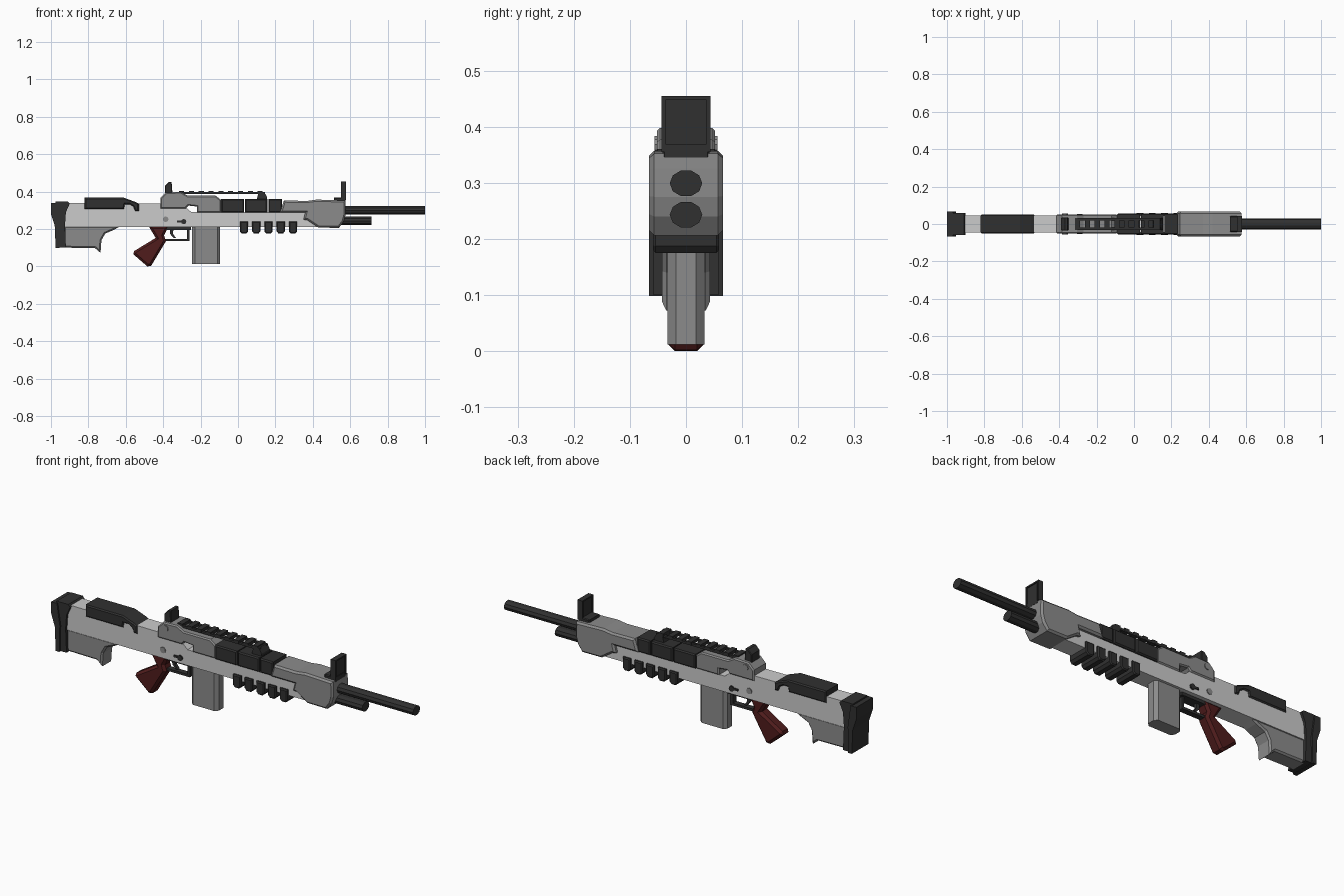
import bpy, bmesh
from math import pi, cos, sin


def material(name, r, g, b):
    m = bpy.data.materials.new(name)
    m.diffuse_color = (r, g, b, 1)
    return m


LIGHT = material("light_grey", 0.62, 0.62, 0.62)
MID = material("mid_grey", 0.26, 0.26, 0.26)
DARK = material("dark", 0.03, 0.03, 0.03)
RED = material("dark_red", 0.08, 0.012, 0.012)


def finish(name, bm, mat):
    bmesh.ops.recalc_face_normals(bm, faces=bm.faces)
    me = bpy.data.meshes.new(name)
    bm.to_mesh(me)
    bm.free()
    me.materials.append(mat)
    ob = bpy.data.objects.new(name, me)
    bpy.context.collection.objects.link(ob)
    return ob


def prism(name, pts, half, mat, chamfer=0.0, y=0.0):
    """Side profile (x, z) extruded across y, with optional chamfer of both side outlines."""
    bm = bmesh.new()
    a = bm.faces.new([bm.verts.new((px, y - half, pz)) for px, pz in pts])
    ext = bmesh.ops.extrude_face_region(bm, geom=[a], use_keep_orig=True)["geom"]
    b = [g for g in ext if isinstance(g, bmesh.types.BMFace)][0]
    bmesh.ops.translate(bm, vec=(0, 2 * half, 0), verts=b.verts[:])
    bmesh.ops.recalc_face_normals(bm, faces=bm.faces)
    if chamfer:
        edges = list({e for f in (a, b) for e in f.edges})
        bmesh.ops.bevel(bm, geom=edges, offset=chamfer, segments=1,
                        affect='EDGES', clamp_overlap=True)
    return finish(name, bm, mat)


def box(name, x0, x1, half, z0, z1, mat, chamfer=0.0, y=0.0):
    return prism(name, [(x0, z0), (x1, z0), (x1, z1), (x0, z1)], half, mat, chamfer, y)


def rod_x(name, x0, x1, z, r, mat, sides=10, flat=0.9):
    """Faceted rod along x, slightly flattened in z."""
    bm = bmesh.new()
    rings = [[bm.verts.new((x, r * cos(2 * pi * i / sides), z + flat * r * sin(2 * pi * i / sides)))
              for i in range(sides)] for x in (x0, x1)]
    for i in range(sides):
        j = (i + 1) % sides
        bm.faces.new((rings[0][i], rings[0][j], rings[1][j], rings[1][i]))
    for r_ in rings:
        bm.faces.new(r_)
    return finish(name, bm, mat)


def disc(name, x, z, r, half, mat, sides=10):
    """Pin through the body along y."""
    return prism(name, [(x + r * cos(2 * pi * i / sides), z + r * sin(2 * pi * i / sides))
                        for i in range(sides)], half, mat)


# Long central body
prism("body", [(-0.94, 0.21), (0.45, 0.21), (0.45, 0.29), (-0.25, 0.29), (-0.3, 0.335), (-0.94, 0.34)],
      0.046, LIGHT)

# Stock, butt pad and end plate
prism("stock_lower", [(-0.93, 0.215), (-0.93, 0.1), (-0.765, 0.098), (-0.735, 0.072), (-0.73, 0.14),
                      (-0.71, 0.175), (-0.66, 0.197), (-0.63, 0.215)], 0.043, MID, 0.008)
prism("butt_pad", [(-0.975, 0.1), (-0.92, 0.1), (-0.925, 0.22), (-0.92, 0.29), (-0.9, 0.335),
                   (-0.91, 0.347), (-0.975, 0.347)], 0.058, DARK)
prism("butt_plate", [(-0.975, 0.098), (-0.955, 0.098), (-0.952, 0.23), (-0.968, 0.34), (-1.0, 0.34),
                     (-1.0, 0.28), (-0.98, 0.22)], 0.066, DARK)

# Cheek rest
prism("cheek_rest", [(-0.82, 0.307), (-0.82, 0.367), (-0.61, 0.367), (-0.55, 0.345), (-0.53, 0.335),
                     (-0.53, 0.295), (-0.55, 0.297), (-0.56, 0.32), (-0.58, 0.332), (-0.605, 0.332),
                     (-0.61, 0.307)], 0.052, DARK, 0.006)

# Receiver housing and its details
prism("receiver", [(-0.415, 0.31), (-0.415, 0.365), (-0.385, 0.395), (-0.305, 0.398), (-0.27, 0.378),
                   (-0.12, 0.378), (-0.09, 0.355), (-0.09, 0.288), (-0.22, 0.288), (-0.22, 0.32),
                   (-0.265, 0.325), (-0.28, 0.31)], 0.052, MID, 0.006)
disc("receiver_upper_pin", -0.37, 0.368, 0.016, 0.056, MID)
disc("receiver_lower_pin", -0.387, 0.252, 0.015, 0.05, MID)
disc("selector_hub", -0.29, 0.239, 0.014, 0.053, DARK)
box("selector_lever", -0.325, -0.28, 0.052, 0.235, 0.245, DARK)

# Dark upper handguard blocks
for i, (x0, x1) in enumerate([(-0.09, 0.032), (0.037, 0.157), (0.162, 0.235)]):
    box(f"upper_block_{i + 1}", x0, x1, 0.057, 0.288, 0.36, DARK, 0.006)

# Front shroud
prism("front_shroud", [(0.225, 0.288), (0.36, 0.288), (0.35, 0.25), (0.37, 0.247), (0.43, 0.207),
                       (0.54, 0.206), (0.565, 0.24), (0.575, 0.275), (0.575, 0.325), (0.574, 0.352),
                       (0.42, 0.357), (0.37, 0.35), (0.245, 0.352)], 0.066, MID, 0.009)

# Barrel and lower tube
rod_x("barrel", 0.55, 1.0, 0.299, 0.029, DARK, flat=0.83)
rod_x("lower_tube", 0.53, 0.715, 0.243, 0.029, DARK, flat=0.83)

# Top rail: two side strips, cross teeth, sloped front foot
for s, side in ((-1, "right"), (1, "left")):
    box(f"rail_strip_{side}", -0.32, 0.145, 0.006, 0.386, 0.397, DARK, y=s * 0.026)
for i in range(9):
    x = -0.315 + i * 0.0525
    box(f"rail_tooth_{i + 1}", x, x + 0.027, 0.033, 0.388, 0.404, DARK)
prism("rail_front_foot", [(0.1, 0.355), (0.155, 0.355), (0.155, 0.372), (0.14, 0.398), (0.11, 0.398)],
      0.033, DARK)

# Rear sight
prism("rear_sight", [(-0.39, 0.385), (-0.35, 0.385), (-0.355, 0.452), (-0.37, 0.452), (-0.39, 0.43)],
      0.034, DARK, 0.003)

# Front sight: base and upright plate with a raised rim
box("front_sight_base", 0.512, 0.575, 0.042, 0.345, 0.368, DARK, 0.004)
box("front_sight_plate", 0.554, 0.572, 0.038, 0.355, 0.45, DARK)
for s, side in ((-1, "right"), (1, "left")):
    box(f"front_sight_rim_{side}", 0.55, 0.577, 0.004, 0.355, 0.455, DARK, y=s * 0.04)
box("front_sight_rim_top", 0.55, 0.577, 0.04, 0.448, 0.455, DARK)

# Lower handguard ribs
for i in range(5):
    x = 0.01 + i * 0.0655
    prism(f"lower_rib_{i + 1}", [(x, 0.24), (x, 0.187), (x + 0.01, 0.175), (x + 0.034, 0.175),
                                 (x + 0.044, 0.187), (x + 0.044, 0.24)], 0.059, DARK, 0.005)

# Magazine with chamfered upright edges
mag = box("magazine", -0.245, -0.095, 0.033, 0.012, 0.22, MID)
bm = bmesh.new()
bm.from_mesh(mag.data)
upright = [e for e in bm.edges if abs(e.verts[0].co.z - e.verts[1].co.z) > 0.1]
bmesh.ops.bevel(bm, geom=upright, offset=0.015, segments=1, affect='EDGES')
bm.to_mesh(mag.data)
bm.free()

# Grip
prism("grip", [(-0.478, 0.215), (-0.37, 0.215), (-0.395, 0.165), (-0.385, 0.135), (-0.465, 0.002),
               (-0.485, 0.0), (-0.56, 0.065), (-0.555, 0.082), (-0.44, 0.152)], 0.032, RED, 0.012)

# Trigger guard and trigger
box("guard_bar", -0.395, -0.26, 0.014, 0.135, 0.147, DARK)
box("guard_post", -0.272, -0.26, 0.014, 0.14, 0.215, DARK)
box("guard_mount", -0.39, -0.25, 0.025, 0.195, 0.215, DARK)
prism("trigger", [(-0.365, 0.2), (-0.345, 0.2), (-0.348, 0.175), (-0.332, 0.152), (-0.345, 0.152),
                  (-0.362, 0.172)], 0.008, DARK)
